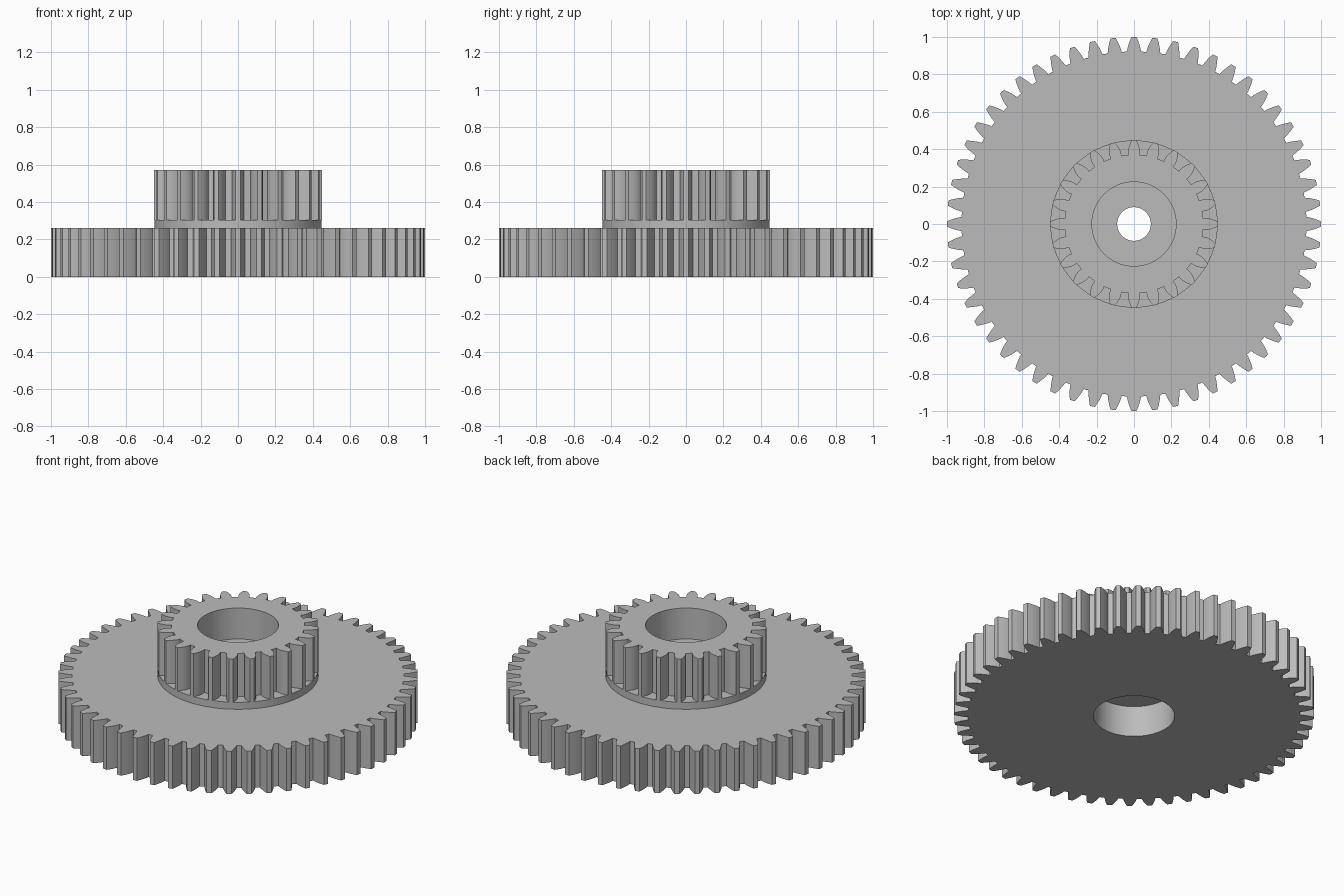
import bpy, bmesh
from math import pi, cos, sin, tan, acos, radians

cube = bpy.data.objects.get("Cube")
if cube:
    bpy.data.objects.remove(cube, do_unlink=True)

grey = bpy.data.materials.new("plain grey")
grey.use_nodes = True
COLOUR = (0.5, 0.5, 0.5, 1)
grey.diffuse_color = COLOUR
grey.node_tree.nodes["Principled BSDF"].inputs["Base Color"].default_value = COLOUR

MODULE = 2 / 58
BORE = 0.225
PRESSURE = radians(20)


def circle(radius, count=96):
    return [(radius, 2 * pi * i / count) for i in range(count)]


def involute(angle):
    return tan(angle) - angle


def gear_profile(teeth, steps=5):
    """Polar outline of an involute gear, one tooth centred on +x."""
    pitch = MODULE * teeth / 2
    base = pitch * cos(PRESSURE)
    tip, root = pitch + MODULE, pitch - 1.25 * MODULE
    start = max(base, root)
    flank = [(root, None)] if root < base else []
    flank += [(start + (tip - start) * i / steps, None) for i in range(steps + 1)]
    half = []
    for r, _ in flank:
        pressure = acos(min(1, base / r))
        half.append((r, pi / (2 * teeth) + involute(PRESSURE) - involute(pressure)))
    tooth = [(r, -a) for r, a in half] + [(tip, 0)] + [(r, a) for r, a in reversed(half)]
    tooth.append((root, pi / teeth))
    return [(r, a + 2 * pi * k / teeth) for k in range(teeth) for r, a in tooth]


def ring(name, outline, hole, z0, z1):
    """Extruded outline with a round hole through it."""
    bm = bmesh.new()
    n = len(outline)
    loops = []
    for inner, z in ((False, z0), (False, z1), (True, z1), (True, z0)):
        loops.append([bm.verts.new(((hole if inner else r) * cos(a),
                                    (hole if inner else r) * sin(a), z))
                      for r, a in outline])
    for a, b in zip(loops, loops[1:] + loops[:1]):
        for i in range(n):
            j = (i + 1) % n
            bm.faces.new((a[i], a[j], b[j], b[i]))
    bmesh.ops.recalc_face_normals(bm, faces=bm.faces)
    mesh = bpy.data.meshes.new(name)
    bm.to_mesh(mesh)
    bm.free()
    mesh.materials.append(grey)
    obj = bpy.data.objects.new(name, mesh)
    bpy.context.collection.objects.link(obj)
    bpy.ops.object.select_all(action='DESELECT')
    obj.select_set(True)
    bpy.context.view_layer.objects.active = obj
    bpy.ops.object.shade_smooth_by_angle(angle=radians(25))


# Stacked gears with a collar between them
ring("large_gear", gear_profile(56), BORE, 0, 0.262)
ring("collar", circle(0.447), BORE, 0.262, 0.305)
ring("small_gear", gear_profile(24), BORE, 0.305, 0.57)
# Web across the middle of the bore, with the shaft hole
ring("bore_web", circle(BORE + 0.01), 0.09, 0.19, 0.38)
